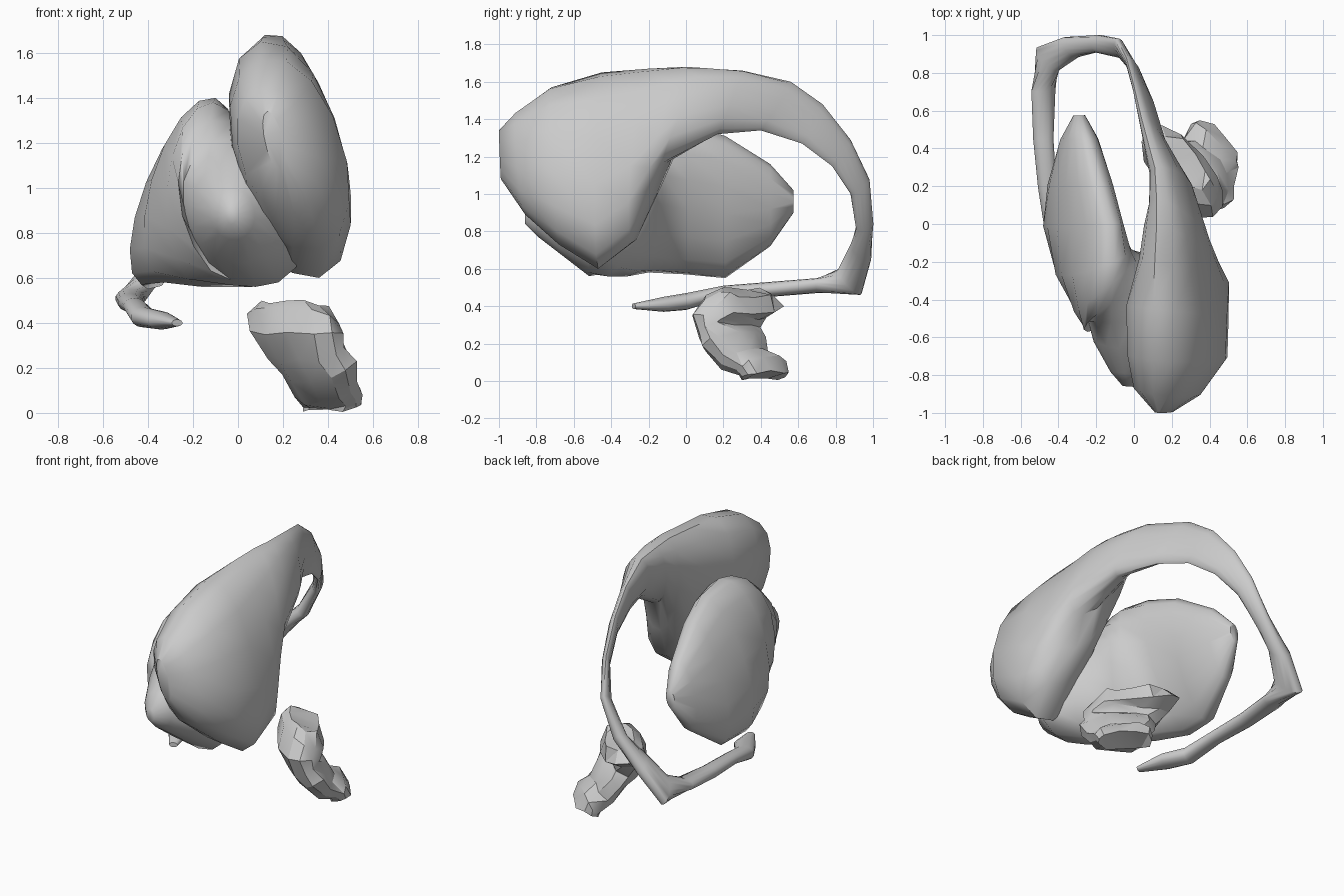
import bpy, bmesh, math, random
from mathutils import Vector

if "Cube" in bpy.data.objects:
    bpy.data.objects.remove(bpy.data.objects["Cube"])

grey = bpy.data.materials.new("neutral grey")
grey.use_nodes = True
GREY = (0.6, 0.6, 0.6, 1)
grey.diffuse_color = GREY
grey.node_tree.nodes["Principled BSDF"].inputs["Base Color"].default_value = GREY


def loft(name, stations, sides, angle, power=1.0, jitter=0.0):
    """Skin elliptical rings; each station is (outer point, inner point, half thickness)."""
    rng = random.Random(4)
    bm = bmesh.new()
    pairs = [(Vector(o), Vector(i), t) for o, i, t in stations]
    mids = [(o + i) / 2 for o, i, t in pairs]
    rings = []
    for k, (o, i, t) in enumerate(pairs):
        along = mids[min(k + 1, len(mids) - 1)] - mids[max(k - 1, 0)]
        u = (o - i) / 2
        w = along.cross(u).normalized() * t
        ring = []
        for s in range(sides):
            a = math.tau * s / sides
            c, d = math.cos(a), math.sin(a)
            c = math.copysign(abs(c) ** power, c)
            d = math.copysign(abs(d) ** power, d)
            p = mids[k] + u * c + w * d
            p += Vector([rng.uniform(-jitter, jitter) for _ in range(3)])
            ring.append(bm.verts.new(p))
        rings.append(ring)
    for a, b in zip(rings, rings[1:]):
        for s in range(sides):
            n = (s + 1) % sides
            bm.faces.new((a[s], a[n], b[n], b[s]))
    bm.faces.new(rings[0])
    bm.faces.new(rings[-1])
    bmesh.ops.recalc_face_normals(bm, faces=bm.faces)
    if jitter:
        bmesh.ops.triangulate(bm, faces=bm.faces)
    mesh = bpy.data.meshes.new(name)
    bm.to_mesh(mesh)
    bm.free()
    mesh.materials.append(grey)
    obj = bpy.data.objects.new(name, mesh)
    bpy.context.collection.objects.link(obj)
    bpy.ops.object.select_all(action="DESELECT")
    obj.select_set(True)
    bpy.context.view_layer.objects.active = obj
    bpy.ops.object.shade_smooth_by_angle(angle=math.radians(angle))
    return obj


def upright(x, y, z, half_height, half_width):
    """Station of a level tube."""
    return (x, y, z - half_height), (x, y, z + half_height), half_width


def leaning(y, top_x, top_z, base_x, base_z, half_width):
    """Station of an upright slice leaning sideways."""
    return (top_x, y, top_z), (base_x, y, base_z), half_width


def diagonal(x, y, z, half_length, half_width):
    """Level station whose long axis runs diagonally from back right to front left."""
    reach = Vector((1, -1, 0)).normalized() * half_length
    centre = Vector((x, y, z))
    return centre - reach, centre + reach, half_width


# Curved nucleus: broad head and thin arching blade
head_and_arch = [
    ((.13, -1, 1.34), (.19, -.99, 1.08), .04),
    ((.1, -.9, 1.44), (.25, -.86, .89), .17),
    ((.1, -.72, 1.57), (.36, -.68, .73), .24),
    ((.1, -.45, 1.65), (.36, -.47, .6), .245),
    ((.11, -.2, 1.67), (.42, -.29, .74), .19),
    ((.12, 0, 1.68), (.38, -.2, .96), .16),
    ((.12, .13, 1.67), (.36, -.12, 1.17), .12),
    ((.11, .3, 1.66), (.28, .17, 1.32), .08),
    ((.04, .56, 1.6), (.16, .4, 1.34), .04),
    ((0, .73, 1.48), (.1, .62, 1.27), .03),
    ((-.04, .88, 1.29), (.03, .78, 1.15), .025),
    ((-.09, .98, 1.08), (-.06, .88, 1), .03),
    ((-.2, 1, .85), (-.19, .91, .81), .04),
    ((-.36, .99, .65), (-.31, .88, .73), .05),
    ((-.5, .94, .47), (-.41, .81, .59), .055),
]

# Its tail swings forward and narrows to a blunt tip
tail = [
    upright(-.48, .7, .51, .04, .065),
    upright(-.48, .45, .49, .04, .055),
    upright(-.46, .2, .475, .035, .05),
    upright(-.42, 0, .425, .045, .06),
    upright(-.34, -.12, .41, .04, .065),
    upright(-.27, -.28, .4, .015, .025),
]
loft("arched_nucleus", head_and_arch + tail, 14, 45, 0.94)

# Lens-shaped nucleus: upright and leaning at the back, broad base at the front
loft("lens_nucleus", [
    leaning(.575, -.28, 1.02, -.3, .9, .03),
    leaning(.45, -.24, 1.16, -.34, .72, .09),
    leaning(.21, -.17, 1.31, -.4, .55, .135),
    leaning(0, -.11, 1.37, -.43, .57, .15),
    leaning(-.2, -.1, 1.4, -.33, .58, .19),
    leaning(-.31, -.11, 1.38, -.16, .56, .24),
    leaning(-.42, -.12, 1.3, .06, .56, .27),
    leaning(-.52, -.12, 1.2, .18, .58, .26),
    leaning(-.66, -.08, 1.1, .05, .67, .2),
    leaning(-.79, -.05, 1, 0, .77, .1),
    leaning(-.86, -.03, .92, -.03, .84, .03),
], 16, 60)

# Craggy lower nucleus: flat slab stepping down and outward
loft("craggy_nucleus", [
    diagonal(.25, .33, .475, .18, .09),
    diagonal(.25, .31, .42, .27, .13),
    diagonal(.27, .23, .35, .26, .12),
    diagonal(.31, .23, .27, .22, .1),
    diagonal(.35, .25, .2, .22, .1),
    diagonal(.39, .31, .11, .17, .09),
    diagonal(.42, .4, .07, .18, .08),
    diagonal(.42, .42, .03, .17, .08),
], 11, 28, 0.9, 0.013)
